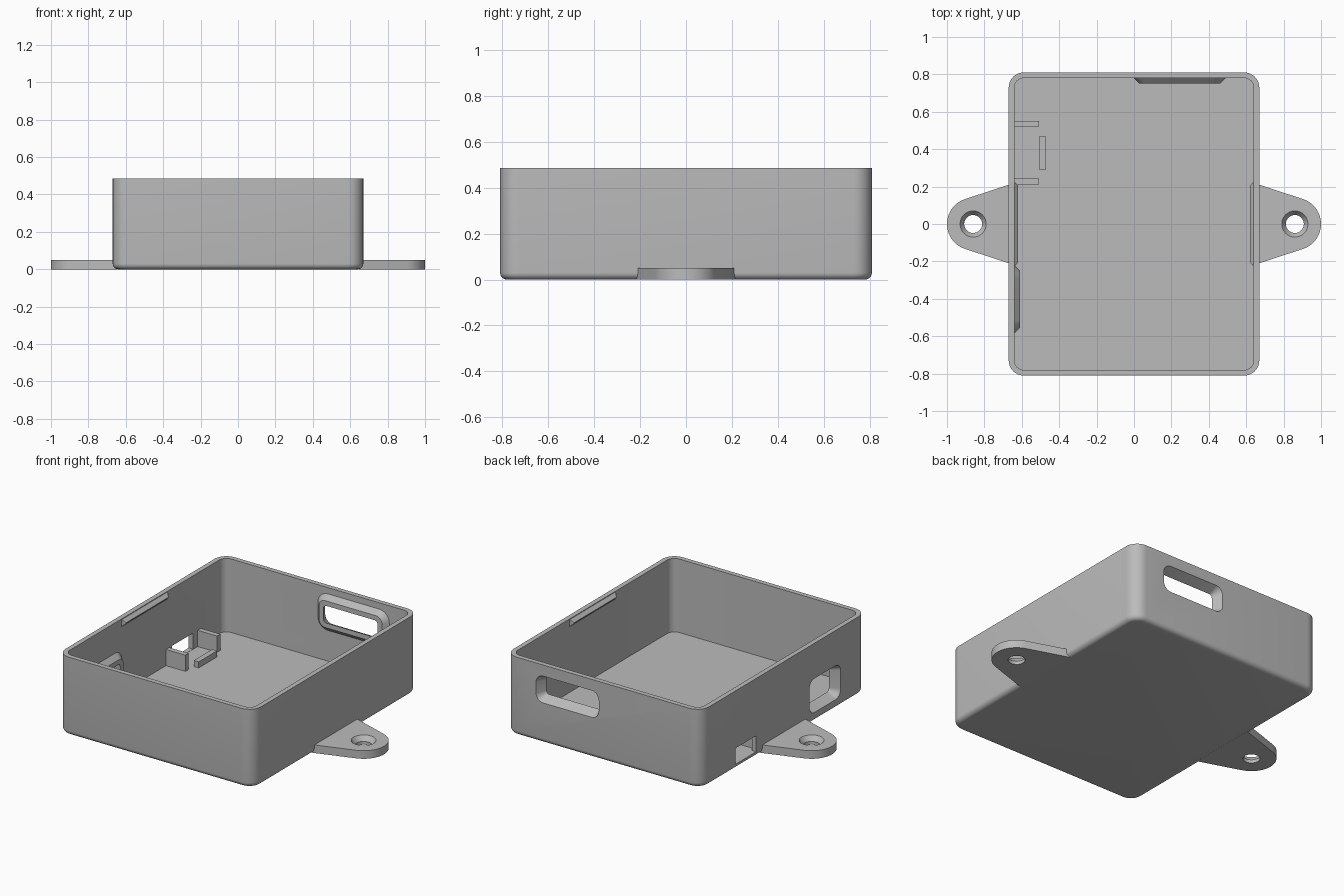
import bpy, bmesh
from math import cos, sin, pi, radians
from mathutils import Vector

old = bpy.data.objects.get("Cube")
if old:
    bpy.data.objects.remove(old, do_unlink=True)

grey = bpy.data.materials.new("plain grey")
grey.use_nodes = True
grey.diffuse_color = (0.5, 0.5, 0.5, 1)
grey.node_tree.nodes["Principled BSDF"].inputs["Base Color"].default_value = (0.5, 0.5, 0.5, 1)

HX, HY, HEIGHT = 0.67, 0.81, 0.485   # outer half sizes and height
WALL, FLOOR, CORNER = 0.03, 0.03, 0.08


def loft(name, rings):
    """Closed solid through a list of equally long point rings."""
    bm = bmesh.new()
    loops = [[bm.verts.new(p) for p in ring] for ring in rings]
    n = len(loops[0])
    for a, b in zip(loops, loops[1:]):
        for i in range(n):
            j = (i + 1) % n
            bm.faces.new((a[i], a[j], b[j], b[i]))
    bm.faces.new(loops[0][::-1])
    bm.faces.new(loops[-1])
    bmesh.ops.recalc_face_normals(bm, faces=bm.faces)
    mesh = bpy.data.meshes.new(name)
    bm.to_mesh(mesh)
    bm.free()
    mesh.materials.append(grey)
    obj = bpy.data.objects.new(name, mesh)
    bpy.context.collection.objects.link(obj)
    return obj


def rounded(hw, hh, r, steps=8):
    """Outline of a rounded rectangle as 2D pairs."""
    pts = []
    for q, (sx, sy) in enumerate(((1, 1), (-1, 1), (-1, -1), (1, -1))):
        for i in range(steps + 1):
            t = (q + i / steps) * pi / 2
            pts.append((sx * (hw - r) + r * cos(t), sy * (hh - r) + r * sin(t)))
    return pts


def tapered(name, origin, inward, hw, hh, depth, inset, r):
    """Rounded block that narrows as it runs along the inward direction."""
    origin, inward, up = Vector(origin), Vector(inward), Vector((0, 0, 1))
    side = up.cross(inward)
    rings = []
    for d, s in ((0, 0), (depth, inset)):
        outline = rounded(hw - s, hh - s, max(r - s, 0.001))
        rings.append([origin + side * a + up * b + inward * d for a, b in outline])
    return loft(name, rings)


def box(name, x0, x1, y0, y1, z0, z1):
    corners = ((x0, y0), (x1, y0), (x1, y1), (x0, y1))
    return loft(name, [[(x, y, z) for x, y in corners] for z in (z0, z1)])


def combine(target, tool, operation):
    """Apply a boolean and drop the tool object."""
    mod = target.modifiers.new(operation.lower(), 'BOOLEAN')
    mod.operation, mod.object, mod.solver = operation, tool, 'EXACT'
    bpy.context.view_layer.objects.active = target
    bpy.ops.object.modifier_apply(modifier=mod.name)
    bpy.data.objects.remove(tool, do_unlink=True)


def smooth(obj):
    bpy.ops.object.select_all(action='DESELECT')
    obj.select_set(True)
    bpy.context.view_layer.objects.active = obj
    bpy.ops.object.shade_smooth_by_angle(angle=radians(30))


# Open tray: rounded bottom edge, outer wall, rim, inner wall, floor
def level(inset, z):
    return [(x, y, z) for x, y in rounded(HX - inset, HY - inset, CORNER - inset)]


FILLET = 0.03
rings = [level(FILLET * (1 - sin(t)), FILLET * (1 - cos(t)))
         for t in (i * pi / 12 for i in range(7))]
rings += [level(0, HEIGHT), level(WALL, HEIGHT), level(WALL, FLOOR)]
tray = loft("tray", rings)

# Funnel-shaped ports with a raised surround inside: centre, direction, half sizes
ports = (
    ((0.245, HY, 0.333), (0, -1, 0), 0.215, 0.083),
    ((-HX, -0.402, 0.162), (1, 0, 0), 0.153, 0.105),
)
for centre, inward, hw, hh in ports:
    start = Vector(centre) + Vector(inward) * 0.02
    surround = tapered("surround", start, inward, hw + 0.04, hh + 0.04, 0.04, 0.04, 0.08)
    combine(tray, surround, 'UNION')
for centre, inward, hw, hh in ports:
    start = Vector(centre) - Vector(inward) * 0.02
    cutter = tapered("port_cutter", start, inward, hw + 0.01, hh + 0.01, 0.1, 0.05, 0.06)
    combine(tray, cutter, 'DIFFERENCE')

# Small rectangular opening at floor level
combine(tray, box("opening_cutter", -0.72, -0.6, 0.27, 0.475, FLOOR + 0.001, 0.13), 'DIFFERENCE')
smooth(tray)

# Holder for a small part behind the opening
for name, y in (("holder_rib_front", 0.21), ("holder_rib_back", 0.52)):
    box(name, -0.645, -0.507, y, y + 0.032, FLOOR - 0.005, 0.13)
box("holder_stop", -0.505, -0.472, 0.29, 0.47, FLOOR - 0.005, 0.068)

for side, label in ((1, "left"), (-1, "right")):
    # Snap ridge below the rim
    tapered("snap_ridge_" + label, (side * (HX - WALL + 0.003), 0, 0.459), (-side, 0, 0),
            0.228, 0.0245, 0.024, 0.022, 0.001)

    # Mounting ear tangent to its round tip, with a countersunk hole
    tip, radius, start = 0.86, 0.14, radians(71.7)
    outline = [(0.645, -0.218), (0.67, -0.21)]
    outline += [(tip + radius * cos(t), radius * sin(t))
                for t in (start * (i / 12 - 1) for i in range(25))]
    outline += [(0.67, 0.21), (0.645, 0.218)]
    ear = loft("mounting_ear_" + label,
               [[(side * x, y, z) for x, y in outline] for z in (0, 0.05)])
    hole = loft("hole_cutter", [
        [(side * tip + r * cos(t), r * sin(t), z) for t in (i * pi / 16 for i in range(32))]
        for r, z in ((0.048, -0.02), (0.048, 0.02), (0.07, 0.05), (0.0847, 0.07))])
    combine(ear, hole, 'DIFFERENCE')
    smooth(ear)
